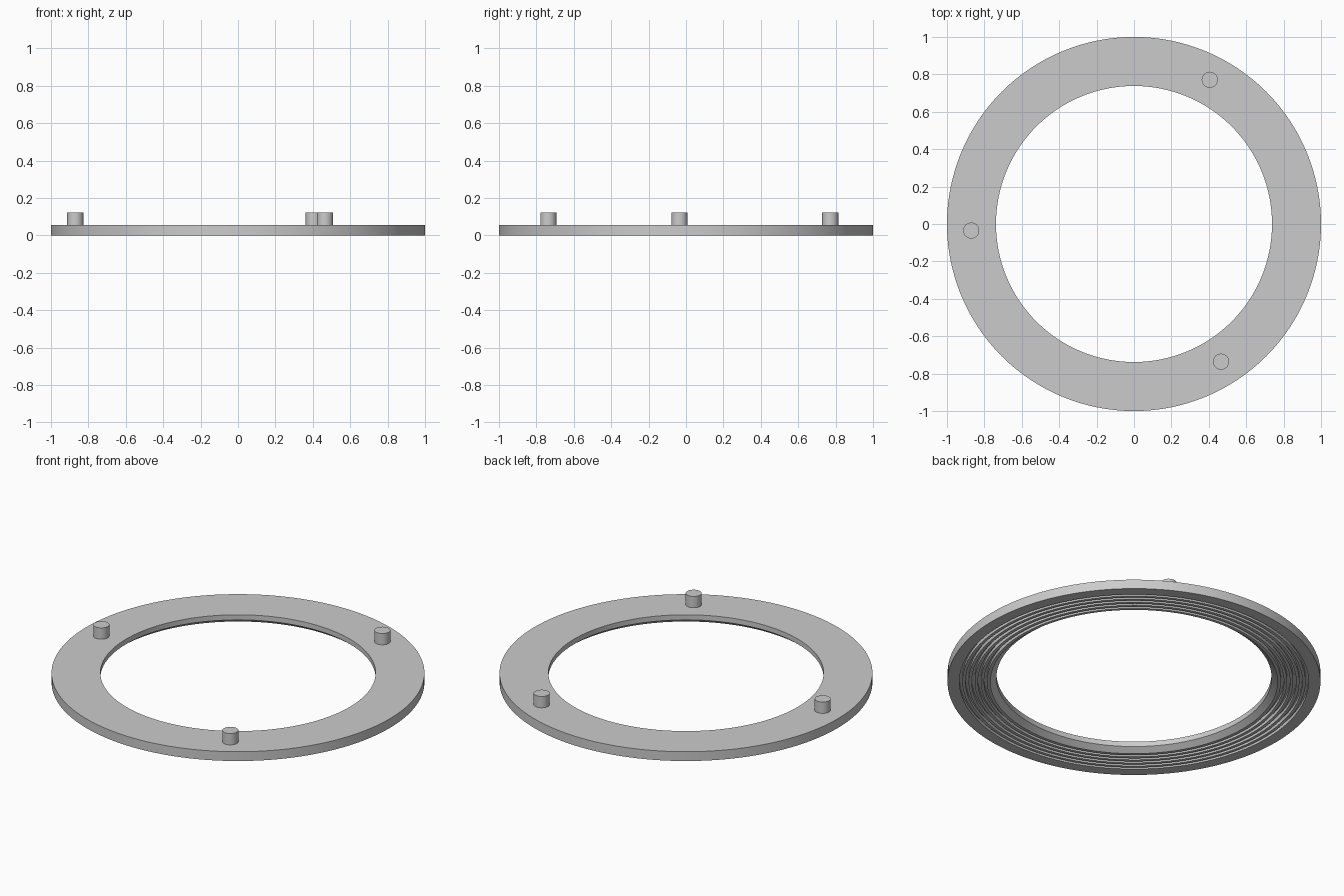
import bpy
import bmesh
import math

cube = bpy.data.objects.get("Cube")
if cube:
    bpy.data.objects.remove(cube, do_unlink=True)

grey = bpy.data.materials.new("plain_grey")
grey.use_nodes = True
COLOUR = (0.6, 0.6, 0.6, 1)
grey.diffuse_color = COLOUR
grey.node_tree.nodes["Principled BSDF"].inputs["Base Color"].default_value = COLOUR


def add_object(name, bm):
    bmesh.ops.recalc_face_normals(bm, faces=bm.faces)
    mesh = bpy.data.meshes.new(name)
    bm.to_mesh(mesh)
    bm.free()
    mesh.materials.append(grey)
    obj = bpy.data.objects.new(name, mesh)
    bpy.context.collection.objects.link(obj)
    bpy.ops.object.select_all(action='DESELECT')
    obj.select_set(True)
    bpy.context.view_layer.objects.active = obj
    bpy.ops.object.shade_smooth_by_angle(angle=math.radians(30))
    return obj


def lathe(name, profile, steps):
    """Revolve a closed (radius, height) profile around z."""
    bm = bmesh.new()
    verts = [bm.verts.new((r, 0, z)) for r, z in profile]
    edges = [bm.edges.new((a, b)) for a, b in zip(verts, verts[1:] + verts[:1])]
    bmesh.ops.spin(bm, geom=verts + edges, cent=(0, 0, 0), axis=(0, 0, 1),
                   angle=math.tau, steps=steps, use_merge=True)
    bmesh.ops.remove_doubles(bm, verts=bm.verts, dist=1e-5)
    return add_object(name, bm)


# Flat ring: chamfered inner lip and concentric grooves underneath
HEIGHT, INNER, PITCH, GROOVE, DEPTH = 0.055, 0.738, 0.033, 0.016, 0.02
profile = [(1, 0), (1, HEIGHT), (INNER, HEIGHT), (INNER, 0.025), (INNER + PITCH, 0)]
for i in range(2, 7):
    outer = INNER + i * PITCH
    profile += [(outer - GROOVE, 0), (outer - GROOVE, DEPTH), (outer, DEPTH), (outer, 0)]
lathe("grooved_ring", profile, 128)

# Three locating pins on the top face
PIN_TOP, PIN_RADIUS, PIN_CIRCLE = 0.122, 0.043, 0.871
for i, name in enumerate(("right_pin", "front_pin", "back_pin")):
    angle = math.radians(182.3 + 120 * i)
    bm = bmesh.new()
    bmesh.ops.create_cone(bm, cap_ends=True, segments=32, radius1=PIN_RADIUS,
                          radius2=PIN_RADIUS, depth=PIN_TOP - HEIGHT + 0.005)
    pin = add_object(name, bm)
    pin.location = (PIN_CIRCLE * math.cos(angle), PIN_CIRCLE * math.sin(angle),
                    (PIN_TOP + HEIGHT - 0.005) / 2)
